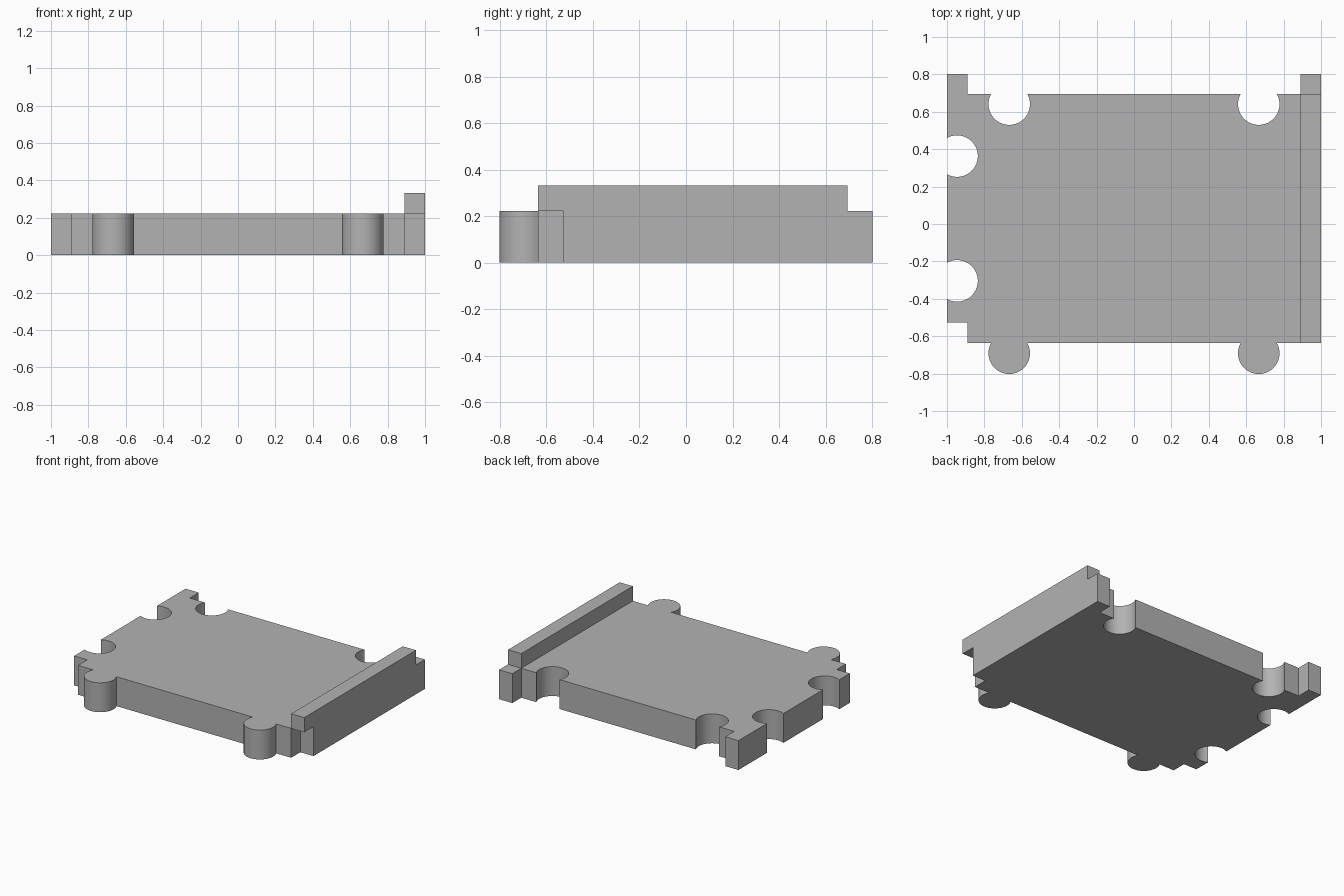
import bpy
import bmesh
from math import acos, asin, cos, sin, degrees, radians

cube = bpy.data.objects.get("Cube")
if cube:
    bpy.data.objects.remove(cube, do_unlink=True)

grey = bpy.data.materials.new("plain grey")
grey.use_nodes = True
colour = (0.45, 0.45, 0.45, 1)
grey.diffuse_color = colour
grey.node_tree.nodes["Principled BSDF"].inputs["Base Color"].default_value = colour

# Main dimensions
PLATE_TOP, RAIL_TOP = 0.222, 0.333
FRONT, BACK, TAB_BACK = -0.637, 0.695, 0.802
SIDE, INNER, NOTCH = 1.0, 0.89, -0.527
KNOB_X, RADIUS, OFFSET = 0.667, 0.111, 0.054
STEPS = 40


def arc(cx, cy, start, end):
    """Points along a circular arc, angles in degrees."""
    angles = [radians(start + (end - start) * i / STEPS) for i in range(STEPS + 1)]
    return [(cx + RADIUS * cos(a), cy + RADIUS * sin(a)) for a in angles]


def prism(name, outline, bottom, top):
    """Extrude a closed outline upward into a solid."""
    bm = bmesh.new()
    base = bm.faces.new([bm.verts.new((x, y, bottom)) for x, y in outline])
    extruded = bmesh.ops.extrude_face_region(bm, geom=[base], use_keep_orig=True)
    raised = [v for v in extruded["geom"] if isinstance(v, bmesh.types.BMVert)]
    bmesh.ops.translate(bm, verts=raised, vec=(0, 0, top - bottom))
    bmesh.ops.recalc_face_normals(bm, faces=bm.faces)
    mesh = bpy.data.meshes.new(name)
    bm.to_mesh(mesh)
    bm.free()
    mesh.materials.append(grey)
    obj = bpy.data.objects.new(name, mesh)
    bpy.context.collection.objects.link(obj)
    return obj


neck = degrees(asin(OFFSET / RADIUS))
mouth = degrees(acos(-OFFSET / RADIUS))

# Front edge with two round knobs
outline = [(-INNER, FRONT)]
for x in (-KNOB_X, KNOB_X):
    outline += arc(x, FRONT - OFFSET, 180 - neck, 360 + neck)
outline += [(INNER, FRONT), (INNER, NOTCH), (SIDE, NOTCH)]

# Back edge with two round sockets between corner tabs
outline += [(SIDE, TAB_BACK), (INNER, TAB_BACK), (INNER, BACK)]
for x in (KNOB_X, -KNOB_X):
    outline += arc(x, BACK - OFFSET, neck, -180 - neck)
outline += [(-INNER, BACK), (-INNER, TAB_BACK), (-SIDE, TAB_BACK)]

# Right edge with two round sockets and a corner notch
for y in (0.363, -0.304):
    outline += arc(-SIDE + OFFSET, y, mouth, -mouth)
outline += [(-SIDE, NOTCH), (-INNER, NOTCH)]

plate = prism("interlocking_plate", outline, 0, PLATE_TOP)

# Raised rail along the left edge, overhanging the front notch
prism("raised_rail", [(INNER, FRONT), (SIDE, FRONT), (SIDE, BACK), (INNER, BACK)],
      PLATE_TOP, RAIL_TOP)

# Smooth the round walls, keep the corners sharp
bpy.ops.object.select_all(action='DESELECT')
plate.select_set(True)
bpy.context.view_layer.objects.active = plate
bpy.ops.object.shade_smooth_by_angle(angle=radians(30))
